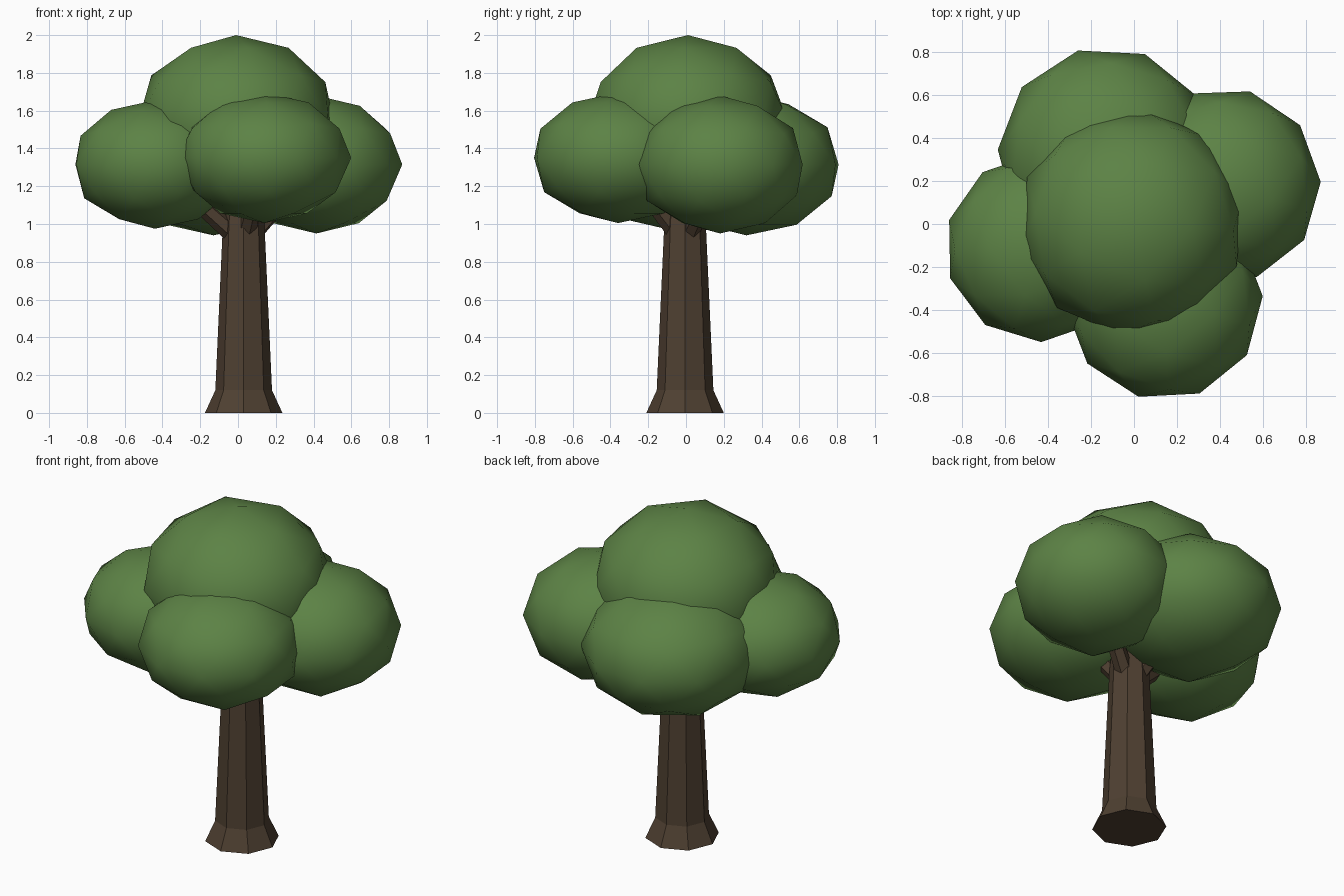
import bpy, bmesh, math
from mathutils import Vector, Matrix

if "Cube" in bpy.data.objects:
    bpy.data.objects.remove(bpy.data.objects["Cube"])


def material(name, rgb):
    m = bpy.data.materials.new(name)
    m.diffuse_color = (*rgb, 1)
    m.use_nodes = True
    m.node_tree.nodes["Principled BSDF"].inputs["Base Color"].default_value = m.diffuse_color
    return m


bark = material("dark brown bark", (0.078, 0.051, 0.031))
leaf = material("leaf green", (0.108, 0.225, 0.060))


def add_object(name, bm, mat, smooth=False):
    bmesh.ops.recalc_face_normals(bm, faces=bm.faces[:])
    for f in bm.faces:
        f.smooth = smooth
    me = bpy.data.meshes.new(name)
    bm.to_mesh(me)
    bm.free()
    me.materials.append(mat)
    ob = bpy.data.objects.new(name, me)
    bpy.context.collection.objects.link(ob)
    return ob


# Trunk: octagonal rings (z, radius) with a flared foot
bm = bmesh.new()
rings = []
for z, r in [(0, 0.205), (0.12, 0.15), (1.0, 0.11), (1.3, 0.08)]:
    rings.append([bm.verts.new((0.03 + r * math.cos(k * math.pi / 4),
                                -0.005 + r * math.sin(k * math.pi / 4), z))
                  for k in range(8)])
for a, b in zip(rings, rings[1:]):
    for k in range(8):
        bm.faces.new((a[k], a[(k + 1) % 8], b[(k + 1) % 8], b[k]))
bm.faces.new(rings[0][::-1])
bm.faces.new(rings[-1])
add_object("trunk", bm, bark)

# Foliage clumps: name, centre, radius, height radius, turn of the equator vertices
clumps = [
    ("top", (-0.01, 0.01, 1.55), 0.53, 0.45, 13),
    ("front", (0.14, -0.36, 1.35), 0.46, 0.345, 3),
    ("right", (0.415, 0.18, 1.315), 0.455, 0.365, 2),
    ("left", (-0.44, -0.11, 1.315), 0.44, 0.34, -17),
    ("back", (-0.13, 0.32, 1.315), 0.505, 0.375, -3),
]
for name, centre, r, rz, turn in clumps:
    bm = bmesh.new()
    bmesh.ops.create_icosphere(bm, subdivisions=2, radius=1)
    bm.transform(Matrix.Translation(centre)
                 @ Matrix.Diagonal((r, r, rz, 1))
                 @ Matrix.Rotation(math.radians(turn - 18), 4, 'Z'))
    add_object(name + "_foliage", bm, leaf, smooth=True)

# Branches: tapered limbs from the trunk into each lower clump
start = Vector((0.03, -0.005, 0.9))
for name, centre, r, rz, turn in clumps[1:]:
    d = Vector(centre) - start
    bm = bmesh.new()
    bmesh.ops.create_cone(bm, cap_ends=True, segments=6, radius1=0.055,
                          radius2=0.035, depth=d.length)
    bm.transform(Matrix.Translation(start + d / 2)
                 @ d.to_track_quat('Z', 'Y').to_matrix().to_4x4())
    add_object(name + "_branch", bm, bark)
